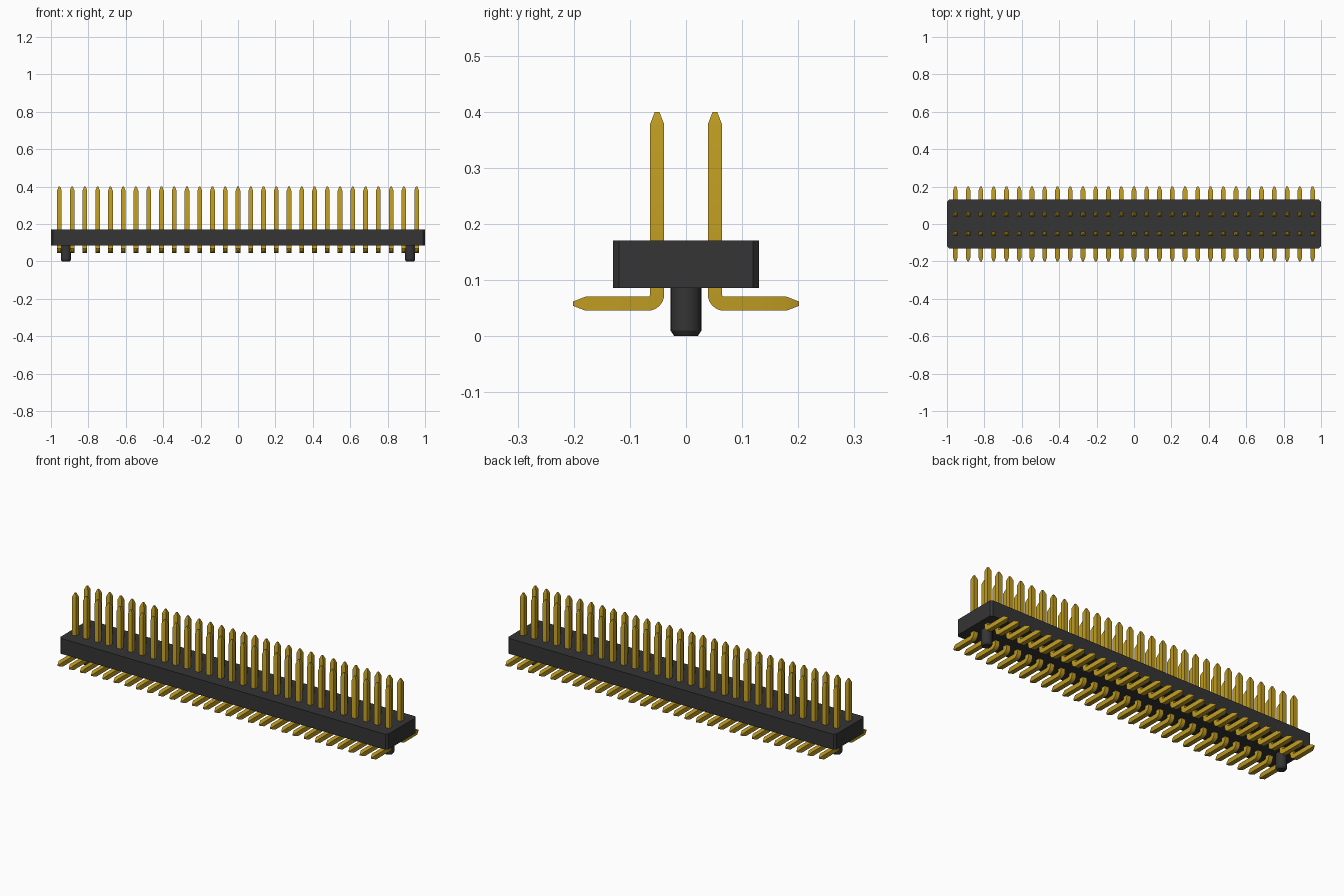
import bpy, bmesh, math
from mathutils import Vector

cube = bpy.data.objects.get("Cube")
if cube:
    bpy.data.objects.remove(cube, do_unlink=True)


def material(name, rgb, rough):
    m = bpy.data.materials.new(name)
    m.use_nodes = True
    m.diffuse_color = (*rgb, 1)
    bsdf = next(n for n in m.node_tree.nodes if n.type == 'BSDF_PRINCIPLED')
    bsdf.inputs["Base Color"].default_value = (*rgb, 1)
    bsdf.inputs["Roughness"].default_value = rough
    return m


black = material("black plastic", (0.035, 0.035, 0.035), 0.6)
gold = material("gold plating", (0.52, 0.33, 0.016), 0.4)


def loft(name, rings, mat):
    """Skin a closed solid through a list of equal-sized point rings."""
    bm = bmesh.new()
    loops = [[bm.verts.new(p) for p in ring] for ring in rings]
    for a, b in zip(loops, loops[1:]):
        for i in range(len(a)):
            j = (i + 1) % len(a)
            bm.faces.new((a[i], a[j], b[j], b[i]))
    bm.faces.new(loops[0])
    bm.faces.new(loops[-1])
    bmesh.ops.recalc_face_normals(bm, faces=bm.faces)
    mesh = bpy.data.meshes.new(name)
    bm.to_mesh(mesh)
    bm.free()
    mesh.materials.append(mat)
    obj = bpy.data.objects.new(name, mesh)
    bpy.context.collection.objects.link(obj)
    return obj


def smooth(obj):
    bpy.ops.object.select_all(action='DESELECT')
    obj.select_set(True)
    bpy.context.view_layer.objects.active = obj
    bpy.ops.object.shade_smooth_by_angle(angle=math.radians(30))


# Housing: long block with chamfered upright corners
hx, hy, c = 1.0, 0.13, 0.011
outline = [(hx - c, -hy), (hx, c - hy), (hx, hy - c), (hx - c, hy),
           (c - hx, hy), (-hx, hy - c), (-hx, c - hy), (c - hx, -hy)]
loft("housing", [[(x, y, z) for x, y in outline] for z in (0.086, 0.171)], black)

# Locating pegs under both ends
for side, x in (("left", 0.92), ("right", -0.92)):
    rings = []
    for z, r in ((0, 0.021), (0.01, 0.0275), (0.09, 0.0275)):
        angles = [math.tau * i / 24 for i in range(24)]
        rings.append([(x + r * math.cos(a), r * math.sin(a), z) for a in angles])
    smooth(loft(side + "_locating_peg", rings, black))

# Pins: square wire with tapered ends, bent outwards into a foot
count, first, last = 29, -0.955, 0.955
half, tip, taper = 0.0125, 0.004, 0.022
row_y, foot_z, bend = 0.0515, 0.058, 0.0165
path = [(row_y, 0.4, 0, tip), (row_y, 0.4 - taper, 0, half)]
for i in range(9):
    a = math.pi / 2 * i / 8
    path.append((row_y + bend * (1 - math.cos(a)),
                 foot_z + bend * (1 - math.sin(a)), a, half))
path += [(0.201 - taper, foot_z, math.pi / 2, half),
         (0.201, foot_z, math.pi / 2, tip)]

rings = []
for y, z, a, h in path:
    across = Vector((0, math.cos(a), math.sin(a))) * h
    wide = Vector((h, 0, 0))
    mid = Vector((first, y, z))
    rings.append([mid - wide - across, mid + wide - across,
                  mid + wide + across, mid - wide + across])
pins = loft("contact_pins", rings, gold)

mirror = pins.modifiers.new("both rows", 'MIRROR')
mirror.use_axis = (False, True, False)
mirror.use_mirror_merge = False
array = pins.modifiers.new("row of pins", 'ARRAY')
array.count = count
array.use_relative_offset = False
array.use_constant_offset = True
array.constant_offset_displace = ((last - first) / (count - 1), 0, 0)
smooth(pins)
